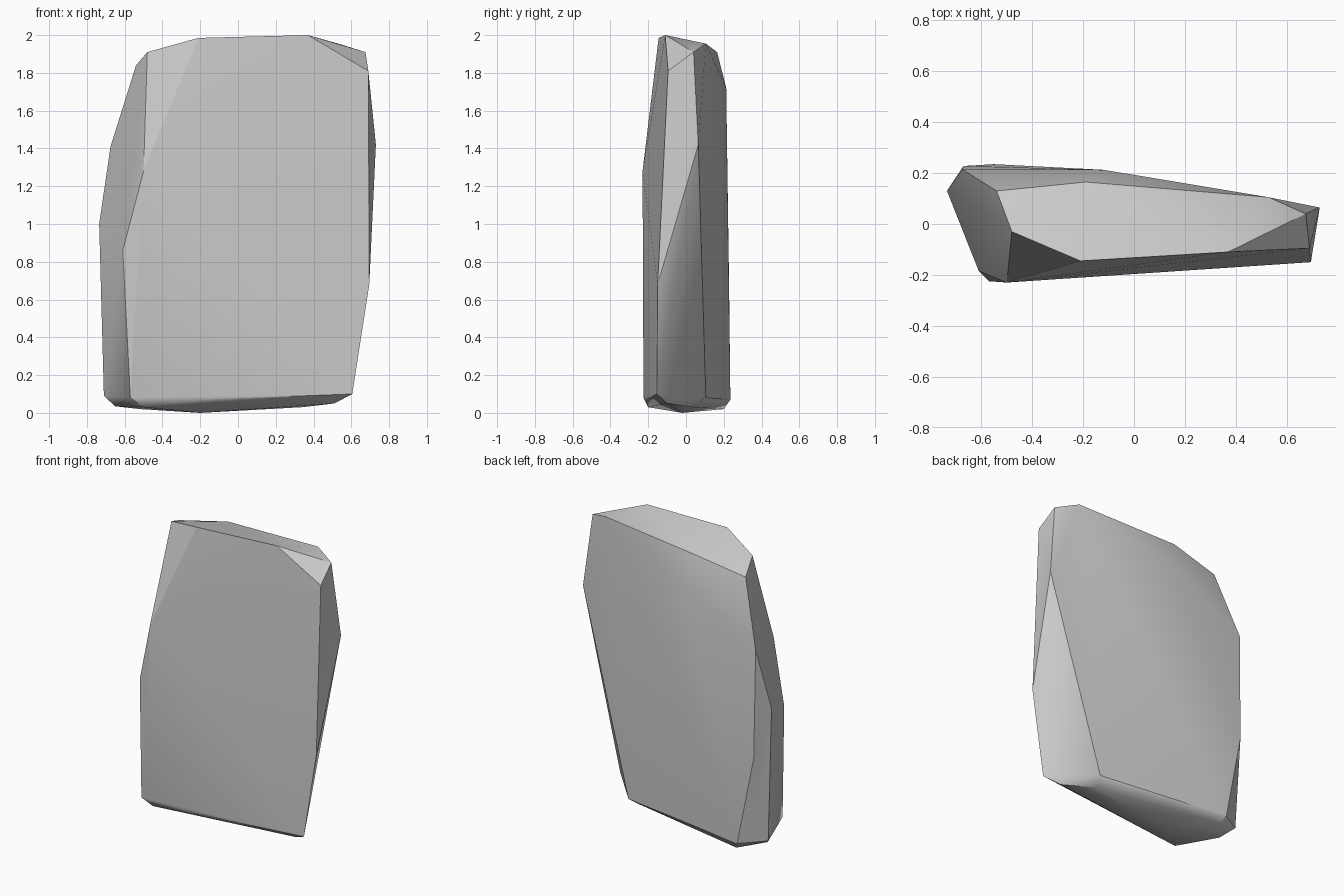
import bpy, bmesh, math

if "Cube" in bpy.data.objects:
    bpy.data.objects.remove(bpy.data.objects["Cube"])

# Rock slab: a faceted convex boulder hulled from its corner points
TOP = [(-0.21, -0.145, 1.985), (0.37, -0.11, 2.0), (0.53, 0.105, 1.955),
       (-0.19, 0.165, 1.91), (-0.54, 0.13, 1.84), (-0.48, -0.03, 1.91),
       (0.675, 0.04, 1.91), (0.69, -0.095, 1.81)]
SIDES = [(0.73, 0.065, 1.42), (0.695, -0.15, 0.68), (-0.12, 0.213, 1.72),
         (-0.675, 0.215, 1.41), (-0.67, 0.228, 0.68), (-0.735, 0.13, 1.0),
         (-0.5, -0.23, 1.28), (-0.61, -0.185, 0.86)]
BASE = [(-0.57, -0.225, 0.08), (-0.2, -0.21, 0.07), (0.605, -0.155, 0.1),
        (0.36, 0.105, 0.08), (-0.55, 0.235, 0.07), (-0.71, 0.13, 0.09),
        (-0.65, 0.05, 0.035), (-0.5, -0.2, 0.03), (0.51, -0.1, 0.05),
        (-0.2, -0.02, 0.0), (-0.52, 0.2, 0.02), (0.34, 0.04, 0.03)]

bm = bmesh.new()
for p in TOP + SIDES + BASE:
    bm.verts.new(p)
hull = bmesh.ops.convex_hull(bm, input=bm.verts[:])
loose = {g for g in hull["geom_interior"] + hull["geom_unused"]
         if isinstance(g, bmesh.types.BMVert)}
bmesh.ops.delete(bm, geom=list(loose), context='VERTS')
# Merge nearly flat triangles into broad facets
bmesh.ops.dissolve_limit(bm, angle_limit=math.radians(2),
                         verts=bm.verts[:], edges=bm.edges[:])
bmesh.ops.recalc_face_normals(bm, faces=bm.faces[:])

mesh = bpy.data.meshes.new("rock_slab")
bm.to_mesh(mesh)
bm.free()
rock = bpy.data.objects.new("rock_slab", mesh)
bpy.context.collection.objects.link(rock)

# Plain stone colour
stone = bpy.data.materials.new("stone_grey")
stone.diffuse_color = (0.6, 0.6, 0.6, 1)
stone.use_nodes = True
stone.node_tree.nodes["Principled BSDF"].inputs["Base Color"].default_value = stone.diffuse_color
mesh.materials.append(stone)

# Soft shading with crisp outer edges
bpy.context.view_layer.objects.active = rock
rock.select_set(True)
bpy.ops.object.shade_smooth_by_angle(angle=math.radians(30))
